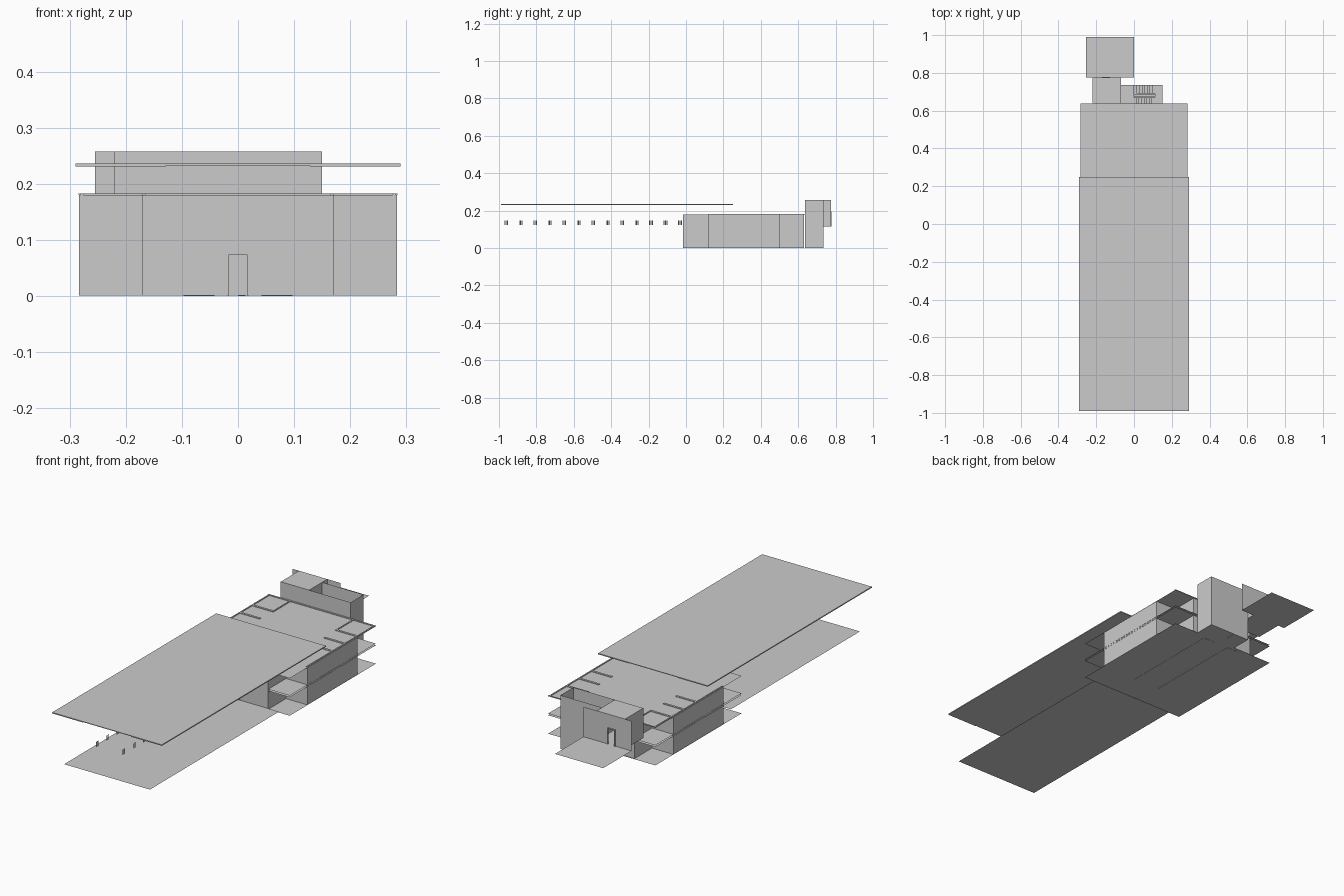
import bpy, bmesh

if "Cube" in bpy.data.objects:
    bpy.data.objects.remove(bpy.data.objects["Cube"])


def make(name, faces):
    """Mesh object from a list of quads / polygons given as corner points."""
    bm = bmesh.new()
    for pts in faces:
        bm.faces.new([bm.verts.new(p) for p in pts])
    bmesh.ops.remove_doubles(bm, verts=bm.verts, dist=1e-5)
    me = bpy.data.meshes.new(name)
    bm.to_mesh(me)
    bm.free()
    ob = bpy.data.objects.new(name, me)
    bpy.context.collection.objects.link(ob)
    return ob


def flat(x0, x1, y0, y1, z):
    return [(x0, y0, z), (x1, y0, z), (x1, y1, z), (x0, y1, z)]


def wall_x(x, y0, y1, z0, z1):
    return [(x, y0, z0), (x, y1, z0), (x, y1, z1), (x, y0, z1)]


def wall_y(y, x0, x1, z0, z1):
    return [(x0, y, z0), (x1, y, z0), (x1, y, z1), (x0, y, z1)]


def box(x0, x1, y0, y1, z0, z1):
    return [flat(x0, x1, y0, y1, z0)[::-1], flat(x0, x1, y0, y1, z1),
            wall_x(x0, y0, y1, z0, z1)[::-1], wall_x(x1, y0, y1, z0, z1),
            wall_y(y0, x0, x1, z0, z1), wall_y(y1, x0, x1, z0, z1)[::-1]]


def door_wall(y, x0, x1, z0, z1, d0, d1, dz):
    """Wall facing y with a door opening from d0 to d1 up to dz."""
    return [wall_y(y, x0, d0, z0, z1), wall_y(y, d1, x1, z0, z1),
            wall_y(y, d0, d1, dz, z1)]


W, N, TOP = 0.284, 0.17, 0.18
Y0, Y1 = -0.015, 0.637

# Long canopy roof with side beams, and the forecourt below
make("canopy_roof", box(-0.29, 0.29, -0.99, 0.25, 0.233, 0.236))
make("canopy_edges", [f for s in (-1, 1) for f in
     box(*sorted((s * 0.128, s * 0.29)), -0.99, 0.25, 0.231, 0.233)])
make("forecourt", [flat(-0.227, 0.227, -0.99, Y0, 0.005)])

# Hanging slats in two rows under the canopy
slats = []
for x in (-0.07, 0.07):
    for i in range(13):
        for k in (-1, 0, 1):
            y = -0.962 + i * 0.0775 + k * 0.007
            slats.append(wall_x(x, y - 0.0025, y + 0.0025, 0.122, 0.147))
make("hanging_slats", slats)

# Three storeys of floor plates
make("ground_floor", [flat(-W, W, Y0, Y1, 0.001)])
make("middle_floor", [flat(-W, W, Y0, Y1, z) for z in (0.089, 0.097)])
make("upper_floor", [flat(-W, W, Y0, Y1, TOP)])

# Nave front wall with doorway, rear wall and doorway frame
make("front_wall", door_wall(Y0, -N, N, 0.001, TOP, -0.017, 0.017, 0.073))
make("rear_wall", [wall_y(0.632, -N, N, 0.001, TOP)])
frame = []
for s in (-1, 1):
    frame += box(*sorted((s * 0.017, s * 0.02)), Y0 - 0.002, Y0 + 0.004, 0, 0.076)
frame += box(-0.017, 0.017, Y0 - 0.002, Y0 + 0.004, 0.073, 0.076)
make("door_frame", frame)

# Side walls: nave walls plus the projecting wings
sides, seams, mats = [], [], []
for s in (-1, 1):
    a, b = sorted((s * N, s * (W - 0.001)))
    sides += [wall_x(s * N, Y0, 0.632, 0.001, TOP),
              wall_x(s * (W - 0.001), 0.12, 0.5, 0.001, TOP),
              wall_y(0.12, a, b, 0.001, TOP), wall_y(0.5, a, b, 0.001, TOP)]
    sides += [wall_y(y, a, b, 0.001, TOP) for y in (0.32, 0.41)]
    # low dividers on the upper floor
    for y in (0.318, 0.412, 0.505):
        seams += box(*sorted((s * N, s * 0.277)), y - 0.005, y + 0.005, TOP, TOP + 0.003)
    seams += box(*sorted((s * 0.275, s * 0.281)), 0.12, 0.63, TOP, TOP + 0.003)
    seams += box(*sorted((s * 0.164, s * 0.17)), 0.5, 0.63, TOP, TOP + 0.003)
    mats += box(*sorted((s * 0.042, s * 0.097)), 0.12, 0.62, 0, 0.004)
seams += box(-W, W, 0.63, Y1, TOP, TOP + 0.003)
make("side_walls", sides)
make("upper_dividers", seams)
make("floor_mats", mats)

# Open-topped stairwell at the rear
sx0, sx1, sy0, sy1 = -0.07, 0.15, 0.637, 0.735
make("stairwell", [flat(sx0, sx1, sy0, sy1, 0.001),
                   wall_y(sy0, sx0, sx1, 0.001, 0.258), wall_y(sy1, sx0, sx1, 0.001, 0.258),
                   wall_x(sx0, sy0, sy1, 0.001, 0.258), wall_x(sx1, sy0, sy1, 0.001, 0.258)])

# Two flights of steps with landings and a handrail between them
steps = []
for i in range(8):
    x = i * 0.0138
    z = 0.008 * (i + 1)
    steps += box(x, x + 0.0138, 0.69, sy1, z - 0.008, z)
    steps += box(x, x + 0.0138, sy0, 0.67, 0.12 - z, 0.128 - z)
steps += box(0.11, sx1, sy0, sy1, 0.058, 0.064)
steps += box(sx0, 0, sy0, sy1, 0.112, 0.116)
make("stairs", steps)
make("handrail", box(0.0, 0.11, 0.672, 0.675, 0.03, 0.14)
     + box(0.0, 0.11, 0.685, 0.688, 0.03, 0.14))

# Upper lobby beside the stairs
lx0, ly1, z0, z1 = -0.22, 0.775, 0.115, 0.258
make("lobby", [flat(lx0, sx0, sy0, ly1, z0), flat(lx0, sx0, sy0, ly1, z1),
               wall_x(lx0, sy0, ly1, z0, z1), wall_x(sx0, sy1, ly1, z0, z1),
               wall_y(sy0, lx0, sx0, z0, z1)])

# Rear terrace and its wall with a doorway
make("terrace", [flat(-0.255, 0.0, ly1, 0.99, z0)])
make("terrace_wall", door_wall(ly1, -0.255, 0.0, z0, z1, -0.165, -0.13, 0.19))
make("terrace_door_frame", box(-0.169, -0.165, ly1 - 0.003, ly1 + 0.004, z0, 0.194)
     + box(-0.13, -0.126, ly1 - 0.003, ly1 + 0.004, z0, 0.194)
     + box(-0.165, -0.13, ly1 - 0.003, ly1 + 0.004, 0.19, 0.194))
